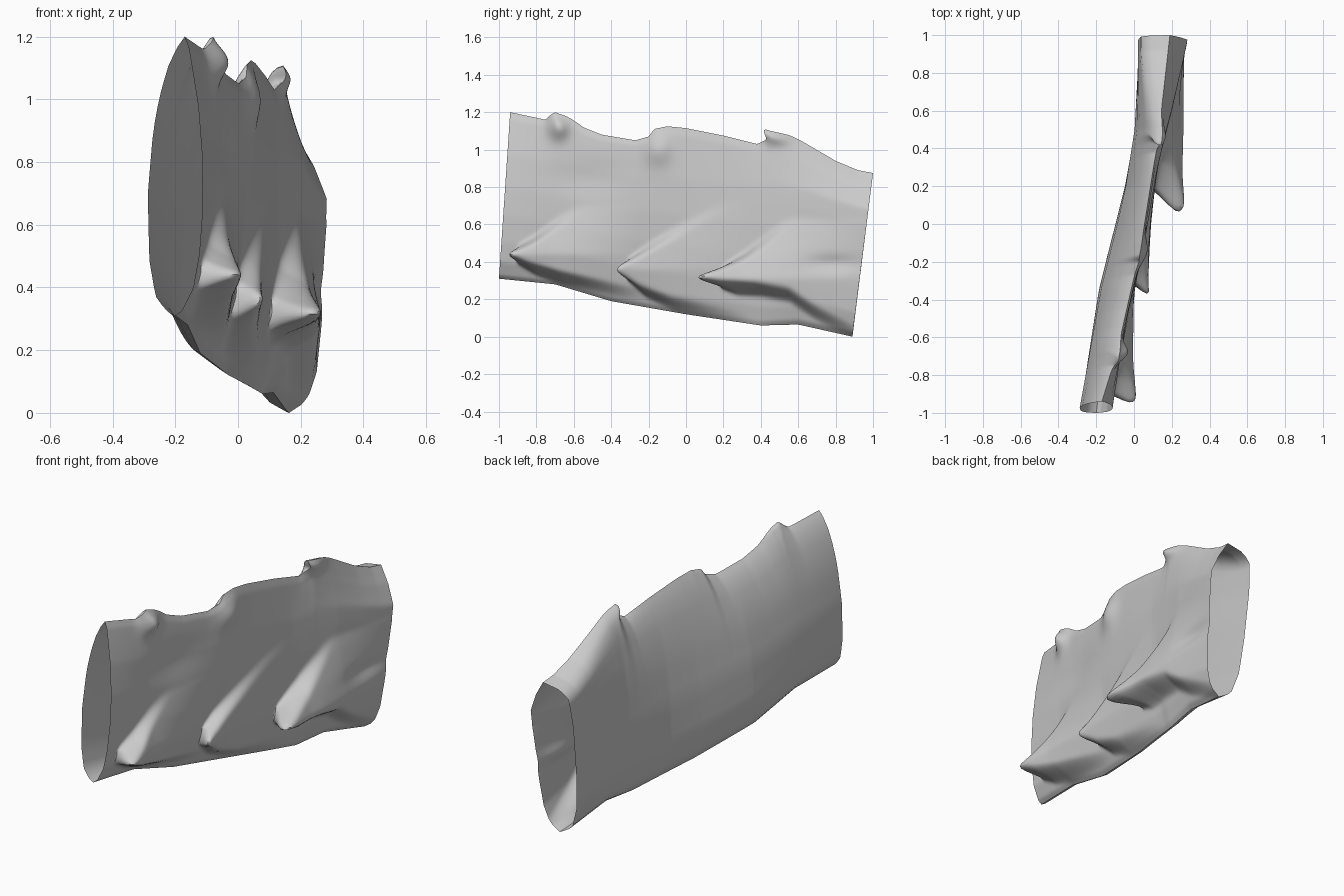
import bpy, bmesh, math

if "Cube" in bpy.data.objects:
    bpy.data.objects.remove(bpy.data.objects["Cube"])


def lerp_curve(pts, x):
    """Piecewise interpolation through (x, value) pairs."""
    if x <= pts[0][0]:
        return pts[0][1]
    for (a, va), (b, vb) in zip(pts, pts[1:]):
        if x <= b:
            return va + (vb - va) * (x - a) / (b - a)
    return pts[-1][1]


def step(v):
    v = max(0.0, min(1.0, v))
    return v * v * (3 - 2 * v)


def bump(a, b, ra, rb):
    return math.exp(-(a / ra) ** 2 - (b / rb) ** 2)


# Side silhouette (y, z) and plan curves (y, x)
TOP = [(-.94, 1.2), (-.75, 1.16), (-.67, 1.2), (-.63, 1.18), (-.55, 1.12),
       (-.45, 1.08), (-.27, 1.05), (-.2, 1.07), (-.17, 1.11), (-.1, 1.125), (0, 1.115),
       (.2, 1.075), (.38, 1.03), (.44, 1.055), (.48, 1.11), (.56, 1.08),
       (.8, .94), (.92, .89), (1, .875)]
TREND = [(-.94, 1.2), (-.45, 1.1), (.4, 1.05), (1, .875)]
BOTTOM = [(-1, .31), (-.7, .28), (-.4, .19), (0, .12), (.4, .06), (.6, .065), (.89, 0)]
TOP_X = [(-.94, -.17), (-.68, -.09), (-.28, 0), (-.1, .04), (.47, .13), (1, .19)]
BOTTOM_X = [(-1, -.2), (-.4, -.12), (0, -.03), (.4, .08), (.89, .16)]
LEFT_X = [(-1, -.293), (-.34, -.175), (0, -.09), (.2, -.045), (.5, 0), (1, .02)]
RIGHT_X = [(-1, -.115), (-.7, -.075), (-.4, -.015), (0, .06), (.3, .12), (.6, .2), (1, .285)]
# How far each side bulges from the centre line, bottom to top
LEFT_SHAPE = [(0, 0), (.02, .3), (.07, .62), (.2, .86), (.44, 1), (.66, .92),
              (.78, .77), (.89, .53), (.96, .25), (1, 0)]
LEFT_SHAPE_BACK = [(0, 0), (.05, .5), (.2, .8), (.44, .95), (.75, 1.05), (.93, 1), (.98, .7), (1, 0)]
RIGHT_SHAPE = [(0, 0), (.02, .3), (.1, .74), (.22, .94), (.38, 1), (.55, .92), (.75, .65),
               (.88, .36), (.96, .18), (1, 0)]
RIGHT_SHAPE_BACK = [(0, 0), (.03, .3), (.15, .65), (.3, .75), (.5, .84), (.68, .95), (.78, .93),
                    (.9, .5), (1, 0)]

# Pointed overlapping lips: tip y, tip z, end z, height, reach, forward sweep, upper edge, lower edge
LIPS = [
    (-1.0, .44, .7, .145, .75, .11, [(-1, .46), (-.87, .52), (-.78, .58), (-.5, .76)],
     [(-1, .42), (-.87, .36), (-.7, .31), (-.25, .22)]),
    (-.41, .36, .74, .10, .75, .11, [(-.41, .39), (-.25, .48), (0, .61), (.14, .68), (.4, .8)],
     [(-.41, .33), (-.28, .24), (-.1, .17), (.3, .09)]),
    (-.05, .31, .63, .185, 1.1, .25, [(-.05, .335), (.2, .44), (.4, .56), (.7, .78)],
     [(-.05, .295), (.1, .26), (.3, .25), (.5, .22), (.65, .13), (.9, .01)]),
]


def lips(y, z):
    """Outward push and forward sweep of the lips at a point of the right wall."""
    push = sweep = 0
    for tip, tip_z, end_z, height, reach, shift, upper, lower in LIPS:
        yy = y - shift * math.exp(-max(0, y - tip - shift) / .25)
        if yy < tip:
            continue
        d = yy - tip
        f = step((lerp_curve(upper, yy) - z + .03) / .07)
        f *= step((z - lerp_curve(lower, yy) + .04) / .09)
        f *= max(0, 1 - d / reach)
        f *= max(0, 1 - max(0, z - tip_z) / (end_z - tip_z))
        push += f * height
        sweep += f * shift * math.exp(-d / .25)
    return push, sweep


def section_point(s, t, right):
    yb, yt = -1 + 1.89 * s, -.94 + 1.94 * s
    y = yb + (yt - yb) * t
    zb, zt, trend = lerp_curve(BOTTOM, yb), lerp_curve(TOP, yt), lerp_curve(TREND, yt)
    z = zb + (trend - zb) * t + (zt - trend) * t ** 5
    xb, xt = lerp_curve(BOTTOM_X, yb), lerp_curve(TOP_X, yt)
    x = xb + (xt - xb) * t
    centre = xb + (xt - xb) * .42
    w = step((s - .6) / .4)
    front, back = (RIGHT_SHAPE, RIGHT_SHAPE_BACK) if right else (LEFT_SHAPE, LEFT_SHAPE_BACK)
    shape = lerp_curve(front, t) * (1 - w) + lerp_curve(back, t) * w
    x += shape * (lerp_curve(RIGHT_X if right else LEFT_X, y) - centre)
    # hooked knobs on the crest
    top_y = y
    y -= .06 * bump(top_y - .48, z - 1.11, .09, .045)
    y -= .03 * bump(top_y + .68, z - 1.2, .06, .05)
    if right:
        x += .05 * bump(top_y + .68, z - 1.12, .05, .06)
        x += .03 * bump(top_y + .15, z - 1.0, .07, .08)
        x += .03 * bump(top_y - .48, z - 1.07, .07, .04)
        # shallow hollows in the wall
        x -= .02 * bump(top_y - .78, z - .39, .14, .04)
        x -= .015 * bump(top_y + .5, z - .85, .2, .1)
        push, sweep = lips(top_y, z)
        x += push
        y -= sweep
    return x, y, z


# Open-ended shell lofted from front to back
NS, NT = 200, 90
bm = bmesh.new()
rings = []
for i in range(NS + 1):
    s = i / NS
    ring = []
    for j in range(NT + 1):
        t = .5 - .5 * math.cos(math.pi * j / NT)
        t = .45 * t + .55 * j / NT
        ring.append(bm.verts.new(section_point(s, t, True)))
    for j in range(23, 0, -1):
        t = .5 - .5 * math.cos(math.pi * j / 24)
        ring.append(bm.verts.new(section_point(s, t, False)))
    rings.append(ring)
for a, b in zip(rings, rings[1:]):
    n = len(a)
    for j in range(n):
        k = (j + 1) % n
        bm.faces.new((a[j], b[j], b[k], a[k]))
# soften the folds, leaving the open rims in place
inner = [v for ring in rings[1:-1] for v in ring[1:NT]]
for _ in range(4):
    bmesh.ops.smooth_vert(bm, verts=inner, factor=.5, use_axis_x=True,
                          use_axis_y=True, use_axis_z=True)
bmesh.ops.recalc_face_normals(bm, faces=bm.faces)

mesh = bpy.data.meshes.new("ridged_shell")
bm.to_mesh(mesh)
bm.free()
shell = bpy.data.objects.new("ridged_shell", mesh)
bpy.context.collection.objects.link(shell)
bpy.context.view_layer.objects.active = shell
shell.select_set(True)
bpy.ops.object.shade_smooth_by_angle(angle=math.radians(50))
